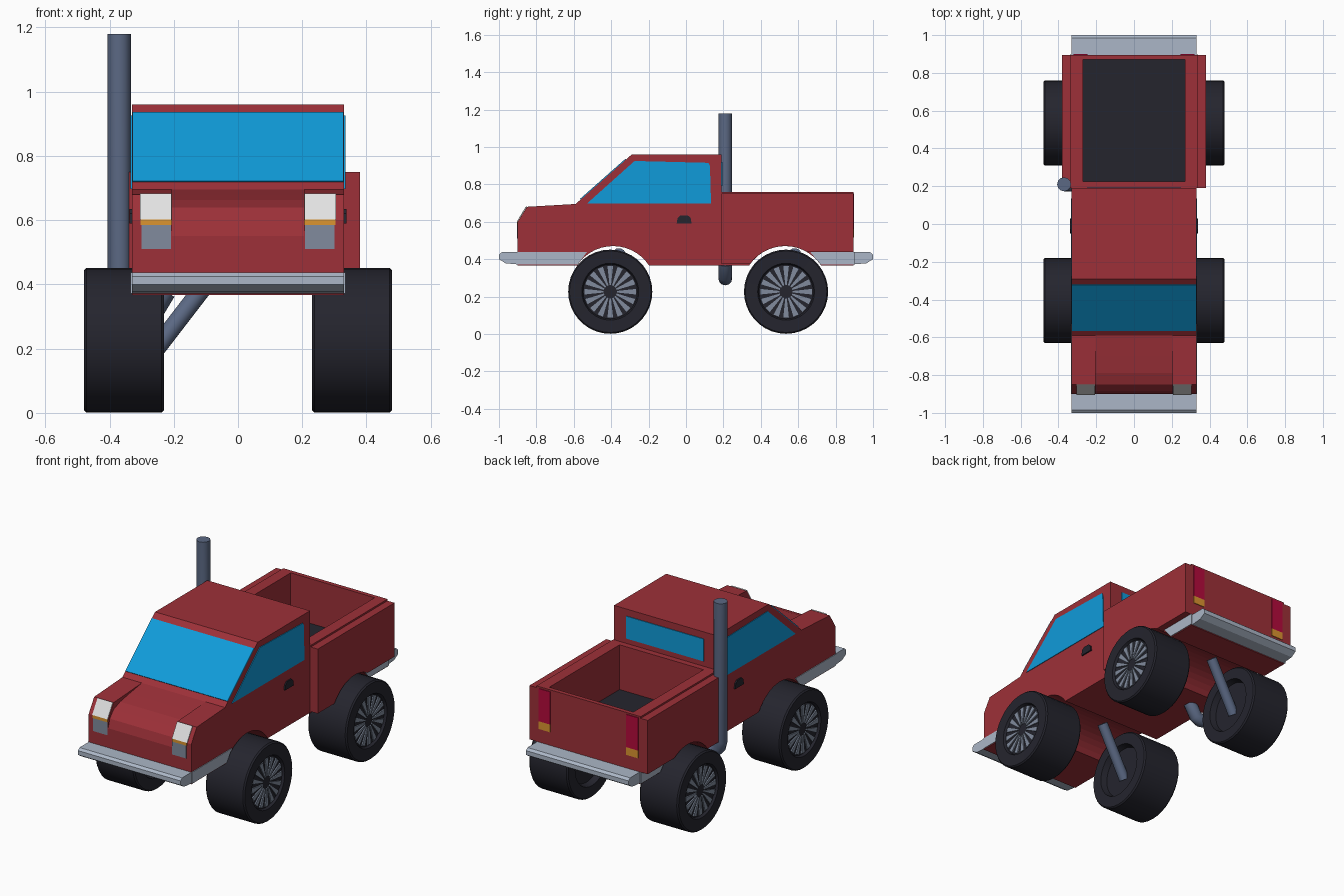
import bpy, bmesh, math
from mathutils import Vector

if "Cube" in bpy.data.objects:
    bpy.data.objects.remove(bpy.data.objects["Cube"])


def material(name, r, g, b):
    m = bpy.data.materials.new(name)
    m.diffuse_color = (r, g, b, 1)
    m.use_nodes = True
    m.node_tree.nodes["Principled BSDF"].inputs["Base Color"].default_value = m.diffuse_color
    return m


RED = material("red paint", 0.34, 0.03, 0.04)
GLASS = material("blue glass", 0.005, 0.33, 0.70)
DARK = material("dark rubber", 0.018, 0.018, 0.027)
STEEL = material("steel pipe", 0.105, 0.14, 0.23)
CHROME = material("pale bumper metal", 0.41, 0.47, 0.57)
WHITE = material("headlight white", 0.76, 0.76, 0.76)
ORANGE = material("indicator orange", 0.72, 0.30, 0.03)
GREY = material("lamp grey", 0.22, 0.26, 0.34)
CRIMSON = material("tail light crimson", 0.46, 0.003, 0.045)


def finish(name, bm, mat, smooth=False):
    bmesh.ops.recalc_face_normals(bm, faces=bm.faces)
    me = bpy.data.meshes.new(name)
    bm.to_mesh(me)
    bm.free()
    me.materials.append(mat)
    ob = bpy.data.objects.new(name, me)
    bpy.context.collection.objects.link(ob)
    if smooth:
        make_smooth(ob)
    return ob


def make_smooth(ob):
    bpy.ops.object.select_all(action='DESELECT')
    ob.select_set(True)
    bpy.context.view_layer.objects.active = ob
    bpy.ops.object.shade_smooth_by_angle(angle=math.radians(35))


def prisms(name, polys, x0, x1, mat, mirror=False):
    """Extrude (y, z) outlines from x0 to x1, optionally on both sides."""
    bm = bmesh.new()
    for s in ((1, -1) if mirror else (1,)):
        for poly in polys:
            a = [bm.verts.new((s * x0, y, z)) for y, z in poly]
            b = [bm.verts.new((s * x1, y, z)) for y, z in poly]
            bm.faces.new(a)
            bm.faces.new(b[::-1])
            for i in range(len(a)):
                j = (i + 1) % len(a)
                bm.faces.new((a[i], b[i], b[j], a[j]))
    return finish(name, bm, mat)


def rect(y0, y1, z0, z1):
    return [(y0, z0), (y1, z0), (y1, z1), (y0, z1)]


def arch(cy, z_rear, z_front, n=14):
    """Wheel arch points from rear end to front end."""
    r, cz = 0.23, 0.24
    a0 = math.asin((z_rear - cz) / r)
    a1 = math.pi - math.asin((z_front - cz) / r)
    return [(cy + r * math.cos(a0 + (a1 - a0) * i / n),
             cz + r * math.sin(a0 + (a1 - a0) * i / n)) for i in range(n + 1)]


def tube(name, pts, radius, mat):
    cu = bpy.data.curves.new(name, 'CURVE')
    cu.dimensions = '3D'
    cu.bevel_depth = radius
    cu.bevel_resolution = 4
    cu.use_fill_caps = True
    sp = cu.splines.new('POLY')
    sp.points.add(len(pts) - 1)
    for p, co in zip(sp.points, pts):
        p.co = (*co, 1)
    cu.materials.append(mat)
    ob = bpy.data.objects.new(name, cu)
    bpy.context.collection.objects.link(ob)
    bpy.ops.object.select_all(action='DESELECT')
    ob.select_set(True)
    bpy.context.view_layer.objects.active = ob
    bpy.ops.object.convert(target='MESH')
    make_smooth(bpy.context.view_layer.objects.active)


# Cab with rounded hood and front wheel arches
hood = [(-0.90, 0.55), (-0.885, 0.60), (-0.85, 0.64), (-0.79, 0.662), (-0.70, 0.678), (-0.59, 0.695)]
prisms("cab", [[(-0.90, 0.367)] + hood + [(-0.29, 0.96), (0.19, 0.96), (0.19, 0.367)]
               + arch(-0.39, 0.367, 0.367)], -0.33, 0.33, RED)

# Raised fenders either side of the hood
prisms("fender", [[(-0.90, 0.60), (-0.85, 0.68)] + hood[::-1]], 0.205, 0.33, RED, True)

# Cargo bed: core with a hollow, plus wider side panels
bed = prisms("cargo_bed", [[(0.19, 0.367), (0.19, 0.76), (0.895, 0.76), (0.895, 0.367)]
                           + arch(0.53, 0.367, 0.367)], -0.335, 0.335, RED)
cutter = prisms("bed_cutter", [rect(0.225, 0.87, 0.50, 0.90)], -0.27, 0.27, RED)
cutter.hide_render = True
mod = bed.modifiers.new("hollow", 'BOOLEAN')
mod.operation = 'DIFFERENCE'
mod.solver = 'EXACT'
mod.object = cutter
bpy.context.view_layer.objects.active = bed
bpy.ops.object.modifier_apply(modifier=mod.name)
bpy.data.objects.remove(cutter)
if len(bed.data.materials) < 2:
    bed.data.materials.append(DARK)
bed.data.materials[1] = DARK
for f in bed.data.polygons:
    is_floor = f.normal.z > 0.9 and abs(f.center.z - 0.50) < 0.01
    f.material_index = 1 if is_floor else 0
prisms("bed_side", [[(0.19, 0.375), (0.19, 0.75), (0.895, 0.75), (0.895, 0.437)]
                    + arch(0.53, 0.437, 0.375)], 0.335, 0.38, RED, True)

# Windows
k = 0.265 / 0.30


def slope(y, off):
    return (y - 0.66 * off, 0.695 + (y + 0.59) * k + 0.75 * off)


prisms("windshield", [[slope(-0.563, 0), slope(-0.32, 0), slope(-0.32, 0.005), slope(-0.563, 0.005)]],
       -0.329, 0.329, GLASS)
prisms("side_window", [[(-0.53, 0.697), (-0.275, 0.925), (0.12, 0.915), (0.128, 0.90), (0.134, 0.697)]],
       0.33, 0.334, GLASS, True)
prisms("rear_window", [rect(0.19, 0.194, 0.79, 0.92)], -0.25, 0.25, GLASS)

# Door handles
prisms("door_handle", [[(-0.05, 0.59), (-0.045, 0.62), (-0.03, 0.634), (0.01, 0.634), (0.025, 0.62), (0.03, 0.59)]],
       0.33, 0.338, DARK, True)

# Headlights, indicators and lower lamps
prisms("headlight", [[(-0.90, 0.602), (-0.851, 0.68), (-0.855, 0.683), (-0.904, 0.602)]], 0.207, 0.305, WHITE, True)
prisms("front_indicator", [rect(-0.904, -0.90, 0.585, 0.602)], 0.207, 0.303, ORANGE, True)
prisms("lower_lamp", [rect(-0.904, -0.90, 0.51, 0.585)], 0.208, 0.30, GREY, True)

# Tail lights
prisms("tail_light", [rect(0.895, 0.899, 0.56, 0.75)], 0.245, 0.32, CRIMSON, True)
prisms("rear_indicator", [rect(0.895, 0.899, 0.515, 0.56)], 0.245, 0.32, ORANGE, True)

# Bumpers with strips wrapping along the sides
nose = [(0.90, 0.437), (0.985, 0.437), (1.0, 0.425), (1.0, 0.40), (0.965, 0.378), (0.90, 0.372)]
prisms("front_bumper", [[(-y, z) for y, z in nose]], -0.33, 0.33, CHROME)
prisms("rear_bumper", [[(y - (0.005 if y < 0.95 else 0), z) for y, z in nose]], -0.33, 0.33, CHROME)
prisms("front_bumper_strip", [[(-0.90, 0.372), (-0.90, 0.437), (-0.53, 0.437), (-0.58, 0.372)]],
       0.33, 0.334, CHROME, True)
prisms("rear_bumper_strip", [[(0.90, 0.372), (0.90, 0.437), (0.665, 0.437), (0.72, 0.372)]],
       0.335, 0.34, CHROME, True)

# Wheels: turned tyre with dished faces, and radial spokes
WHEEL = [(0.0, 0.464), (0.145, 0.464), (0.152, 0.478), (0.218, 0.48), (0.225, 0.472),
         (0.225, 0.238), (0.218, 0.23), (0.155, 0.23), (0.145, 0.265), (0.0, 0.265)]


def wheel(name, side, cy, cz=0.226, n=36):
    bm = bmesh.new()
    vs = [bm.verts.new((side * x, cy + r, cz)) for r, x in WHEEL]
    es = [bm.edges.new(p) for p in zip(vs, vs[1:])]
    bmesh.ops.spin(bm, geom=vs + es, cent=(0, cy, cz), axis=(1, 0, 0),
                   angle=2 * math.pi, steps=n)
    bmesh.ops.remove_doubles(bm, verts=bm.verts, dist=1e-4)
    finish(name, bm, DARK, True)
    spokes = []
    for i in range(16):
        a = 2 * math.pi * i / 16
        c, s = math.cos(a), math.sin(a)
        spokes.append([(cy + r * c - w * s, cz + r * s + w * c) for r, w in
                       ((0.035, 0.004), (0.138, 0.015), (0.138, -0.015), (0.035, -0.004))])
    prisms(name + "_spokes", spokes, side * 0.464, side * 0.471, GREY)


for side, sname in ((1, "right"), (-1, "left")):
    wheel("front_wheel_" + sname, side, -0.405)
    wheel("rear_wheel_" + sname, side, 0.535)

# Tall exhaust stack hooking under the body
tube("exhaust_stack", [(-0.37, 0.21, 1.18), (-0.37, 0.21, 0.37), (-0.36, 0.21, 0.33), (-0.335, 0.21, 0.303),
                       (-0.30, 0.21, 0.297), (-0.27, 0.21, 0.31), (-0.23, 0.21, 0.38)], 0.037, STEEL)

# Slanted struts to the left wheels
for n, y in (("front_strut", -0.405), ("rear_strut", 0.535)):
    tube(n, [(-0.27, y, 0.18), (-0.07, y + 0.05, 0.44)], 0.029, STEEL)
